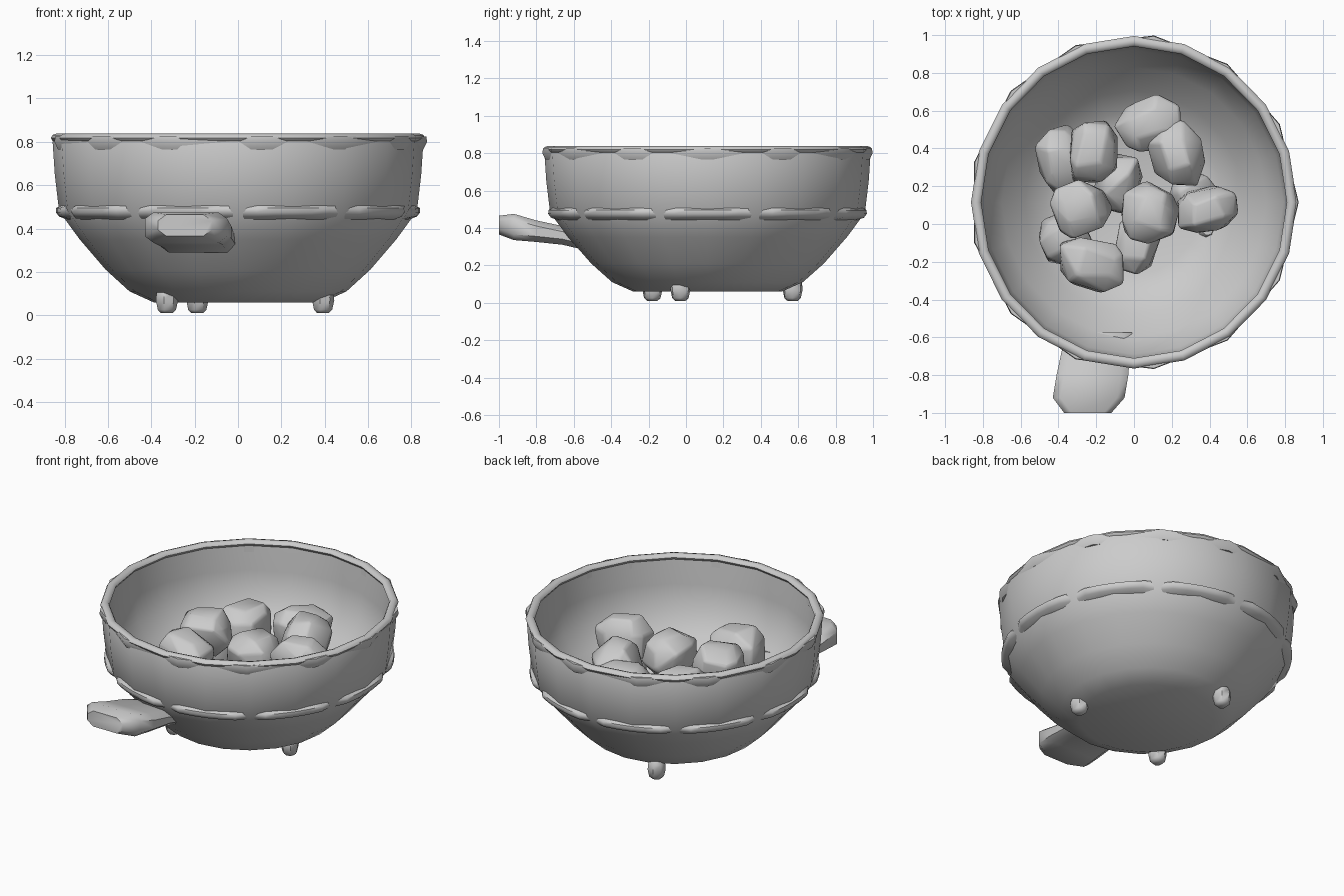
import bpy, bmesh, math, random
from mathutils import Vector

if "Cube" in bpy.data.objects:
    bpy.data.objects.remove(bpy.data.objects["Cube"])

random.seed(4)
CY = 0.115  # bowl centre in y
OVAL = 1.02  # bowl is slightly longer in y


def finish(name, bm, angle=40, bevel=0, loc=(0, 0, 0)):
    bmesh.ops.recalc_face_normals(bm, faces=bm.faces[:])
    me = bpy.data.meshes.new(name)
    bm.to_mesh(me)
    bm.free()
    ob = bpy.data.objects.new(name, me)
    ob.location = loc
    bpy.context.collection.objects.link(ob)
    if bevel:
        m = ob.modifiers.new("soft_edges", 'BEVEL')
        m.width, m.segments, m.limit_method = bevel, 2, 'ANGLE'
    bpy.context.view_layer.objects.active = ob
    ob.select_set(True)
    bpy.ops.object.shade_smooth_by_angle(angle=math.radians(angle))
    ob.select_set(False)
    return ob


def lathe(name, profile, sides, loc, closed=False, radius=lambda a, r: r, angle=50):
    """Spin (r, z) points; ends are capped, or the profile joined into a ring."""
    bm = bmesh.new()
    rings = []
    for r, z in profile:
        ring = []
        for i in range(sides):
            a = 2 * math.pi * i / sides
            q = radius(a, r)
            ring.append(bm.verts.new((q * math.cos(a), q * math.sin(a) * OVAL, z)))
        rings.append(ring)
    pairs = list(zip(rings, rings[1:]))
    if closed:
        pairs.append((rings[-1], rings[0]))
    else:
        bm.faces.new(rings[0])
        bm.faces.new(rings[-1])
    for lo, hi in pairs:
        for i in range(sides):
            j = (i + 1) % sides
            bm.faces.new((lo[i], lo[j], hi[j], hi[i]))
    return finish(name, bm, angle, loc=loc)


# Thin bowl shell: outside, lip and inside in one profile
lathe("bowl", [(0.39, 0.06), (0.50, 0.11), (0.61, 0.21), (0.73, 0.35), (0.825, 0.48),
               (0.845, 0.65), (0.855, 0.80), (0.845, 0.825), (0.825, 0.825), (0.82, 0.79),
               (0.81, 0.65), (0.79, 0.49), (0.70, 0.37), (0.58, 0.23), (0.47, 0.14),
               (0.37, 0.10)], 20, (0, CY, 0))

# Rounded rim tube
rim = [(0.836 + 0.027 * math.cos(t), 0.818 + 0.02 * math.sin(t))
       for t in [k * math.pi / 4 for k in range(8)]]
lathe("rim", rim, 20, (0, CY, 0), closed=True)

# Coarser lip below the rim that surfaces in scallops
lathe("rim_lip", [(0.868, 0.825), (0.872, 0.80), (0.855, 0.765), (0.838, 0.765),
                  (0.842, 0.825)], 13, (0, CY, 0), closed=True)

# Raised belt that surfaces as ten separate ledges
belt = [(0.825, 0.455), (0.84, 0.475), (0.838, 0.495), (0.81, 0.51), (0.805, 0.49),
        (0.782, 0.44)]
lathe("belt", belt, 60, (0, CY, 0), closed=True,
      radius=lambda a, r: r - (0.028 if abs(math.cos(5 * a)) < 0.4 and r > 0.822 else 0))

# Three stubby feet
for n, (x, y) in enumerate([(-0.33, -0.18), (0.39, -0.03), (-0.19, 0.57)]):
    lathe(f"foot_{n + 1}", [(0.028, 0.01), (0.044, 0.025), (0.054, 0.07), (0.05, 0.11),
                            (0.03, 0.135)], 7, (x, y, 0))

# Slab handle: cross-sections (y, bottom z, top z, left x, right x)
sections = [(-0.575, 0.29, 0.38, -0.36, -0.01), (-0.66, 0.31, 0.41, -0.38, -0.02),
            (-0.80, 0.325, 0.44, -0.41, -0.03), (-0.92, 0.335, 0.475, -0.43, -0.05),
            (-1.0, 0.365, 0.465, -0.37, -0.12)]
bm = bmesh.new()
loops = []
for y, b, t, l, r in sections:
    e = 0.04
    loops.append([bm.verts.new(p) for p in [
        (l + e, y, b), (r - e, y, b), (r, y, b + 0.03), (r, y, t - 0.03),
        (r - e, y, t), (l + e, y, t), (l, y, t - 0.03), (l, y, b + 0.03)]])
bm.faces.new(loops[0])
bm.faces.new(loops[-1])
for p, q in zip(loops, loops[1:]):
    for i in range(8):
        j = (i + 1) % 8
        bm.faces.new((p[i], p[j], q[j], q[i]))
finish("handle", bm, 50)


# Chunky stones: convex hull of a jittered, chamfered block
def stone(name, x, y, z, w, d, h, turn):
    bm = bmesh.new()
    bmesh.ops.create_cube(bm, size=1)
    bmesh.ops.bevel(bm, geom=bm.edges[:], offset=0.26, segments=1, affect='EDGES')
    c, s = math.cos(math.radians(turn)), math.sin(math.radians(turn))
    pts = []
    for v in bm.verts:
        p = v.co + Vector([random.uniform(-0.08, 0.08) for _ in range(3)])
        pts.append((p.x * w * c - p.y * d * s, p.x * w * s + p.y * d * c, p.z * h))
    bm.clear()
    for p in pts:
        bm.verts.new(p)
    hull = bmesh.ops.convex_hull(bm, input=bm.verts[:])
    spare = {g for g in hull["geom_interior"] if isinstance(g, bmesh.types.BMVert)}
    bmesh.ops.delete(bm, geom=list(spare), context='VERTS')
    finish(name, bm, 50, 0.015, (x, y, z))


# Upper layer, then lower layer: x, y, z, width, depth, turn
upper = [(-0.22, 0.39, 0.53, 0.26, 0.32, -8), (0.08, 0.52, 0.52, 0.32, 0.28, 15),
         (0.23, 0.36, 0.56, 0.26, 0.32, 10), (-0.29, 0.08, 0.58, 0.30, 0.26, 20),
         (0.08, 0.06, 0.54, 0.28, 0.30, -20), (0.38, 0.07, 0.56, 0.31, 0.23, 8),
         (-0.22, -0.21, 0.55, 0.33, 0.26, -12)]
lower = [(-0.38, 0.34, 0.36, 0.23, 0.32, 10), (-0.08, 0.21, 0.34, 0.22, 0.28, -15),
         (-0.36, -0.08, 0.36, 0.24, 0.28, 25), (0.01, -0.10, 0.34, 0.22, 0.29, -15),
         (0.31, 0.16, 0.36, 0.22, 0.22, 30)]
for n, (x, y, z, w, d, turn) in enumerate(upper + lower):
    stone(f"stone_{n + 1}", x, y, z, w, d, 0.26, turn)
